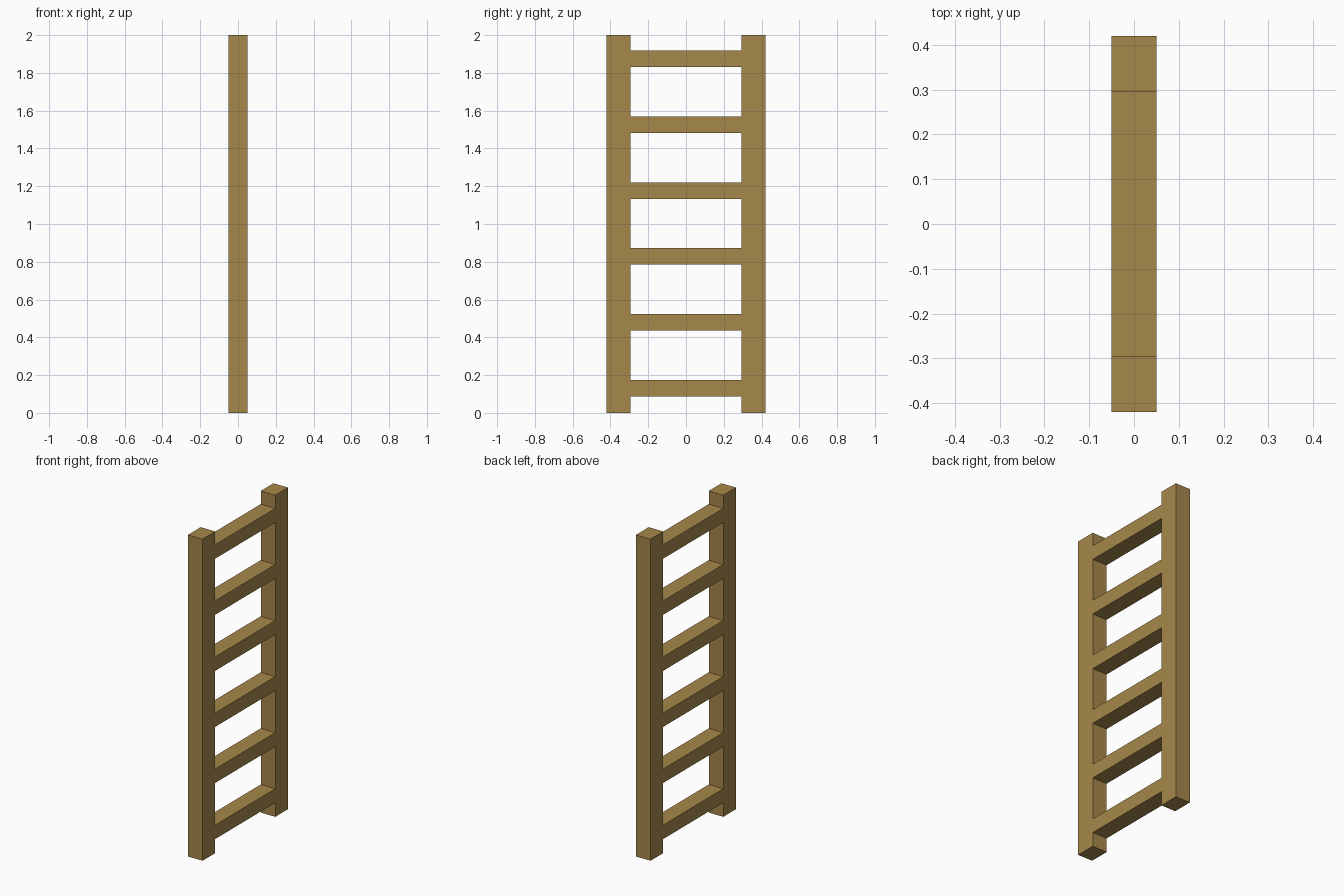
import bpy

if "Cube" in bpy.data.objects:
    bpy.data.objects.remove(bpy.data.objects["Cube"])

wood = bpy.data.materials.new("light brown wood")
wood.diffuse_color = (0.381, 0.242, 0.070, 1)
wood.use_nodes = True
wood.node_tree.nodes["Principled BSDF"].inputs["Base Color"].default_value = wood.diffuse_color

DEPTH = 0.10          # thickness in x, shared by rails and rungs
OUTER, INNER = 0.42, 0.295


def box(name, y0, y1, z0, z1):
    bpy.ops.mesh.primitive_cube_add(size=1, location=(0, (y0 + y1) / 2, (z0 + z1) / 2))
    ob = bpy.context.object
    ob.name = name
    ob.scale = (DEPTH, y1 - y0, z1 - z0)
    bpy.ops.object.transform_apply(location=False, rotation=False, scale=True)
    ob.data.materials.append(wood)
    return ob


# Two upright side rails
box("near_rail", -OUTER, -INNER, 0, 2)
box("far_rail", INNER, OUTER, 0, 2)

# Six evenly spaced rungs, flush with the rails
for i in range(6):
    z = 0.131 + i * 0.3487
    box(f"rung_{i + 1}", -INNER, INNER, z - 0.0435, z + 0.0435)
